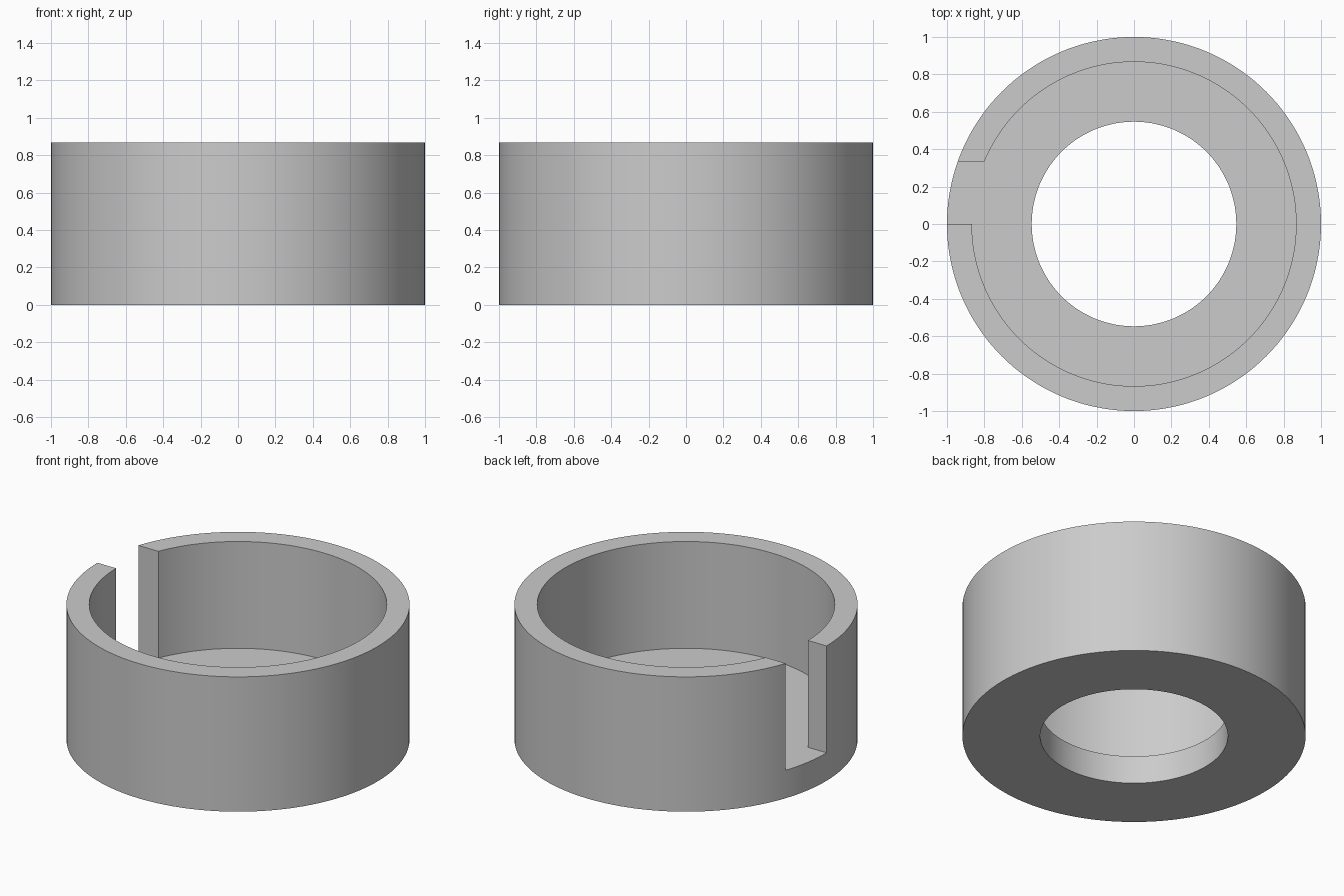
import bpy
import bmesh
import math
from mathutils import Matrix, Vector

SEGMENTS = 144
OUTER, INNER, HOLE = 1.0, 0.867, 0.547
HEIGHT, FLOOR, SLOT = 0.867, 0.18, 0.333

cube = bpy.data.objects.get("Cube")
if cube:
    bpy.data.objects.remove(cube, do_unlink=True)

# Plain grey material
grey = bpy.data.materials.new("plain_grey")
grey.use_nodes = True
colour = (0.6, 0.6, 0.6, 1.0)
grey.diffuse_color = colour
grey.node_tree.nodes["Principled BSDF"].inputs["Base Color"].default_value = colour


def make_object(name, bm):
    bmesh.ops.recalc_face_normals(bm, faces=bm.faces)
    mesh = bpy.data.meshes.new(name)
    bm.to_mesh(mesh)
    bm.free()
    mesh.materials.append(grey)
    obj = bpy.data.objects.new(name, mesh)
    bpy.context.collection.objects.link(obj)
    return obj


def lathe(name, profile):
    """Revolve a closed (radius, height) profile around z."""
    bm = bmesh.new()
    verts = [bm.verts.new((r, 0, z)) for r, z in profile]
    edges = [bm.edges.new((a, b)) for a, b in zip(verts, verts[1:] + verts[:1])]
    bmesh.ops.spin(bm, geom=verts + edges, cent=(0, 0, 0), axis=(0, 0, 1),
                   angle=math.tau, steps=SEGMENTS, use_merge=True)
    bmesh.ops.remove_doubles(bm, verts=bm.verts, dist=1e-5)
    return make_object(name, bm)


def box(name, low, high):
    low, high = Vector(low), Vector(high)
    bm = bmesh.new()
    bmesh.ops.create_cube(bm, size=1, matrix=Matrix.Translation((low + high) / 2)
                          @ Matrix.Diagonal((*(high - low), 1)))
    return make_object(name, bm)


# Cup with a thick floor and a round hole through it
cup = lathe("slotted_cup", [(HOLE, 0), (OUTER, 0), (OUTER, HEIGHT),
                            (INNER, HEIGHT), (INNER, FLOOR), (HOLE, FLOOR)])

# Slot through the right wall, open at the rim and level with the floor
cutter = box("slot_cutter", (-1.2, 0, FLOOR), (-0.7, SLOT, HEIGHT + 0.2))
cutter.hide_render = True
cut = cup.modifiers.new("slot", "BOOLEAN")
cut.operation = "DIFFERENCE"
cut.solver = "EXACT"
cut.object = cutter

bpy.ops.object.select_all(action="DESELECT")
cup.select_set(True)
bpy.context.view_layer.objects.active = cup
bpy.ops.object.modifier_apply(modifier=cut.name)
bpy.data.objects.remove(cutter, do_unlink=True)
bpy.ops.object.shade_smooth_by_angle(angle=math.radians(30))
